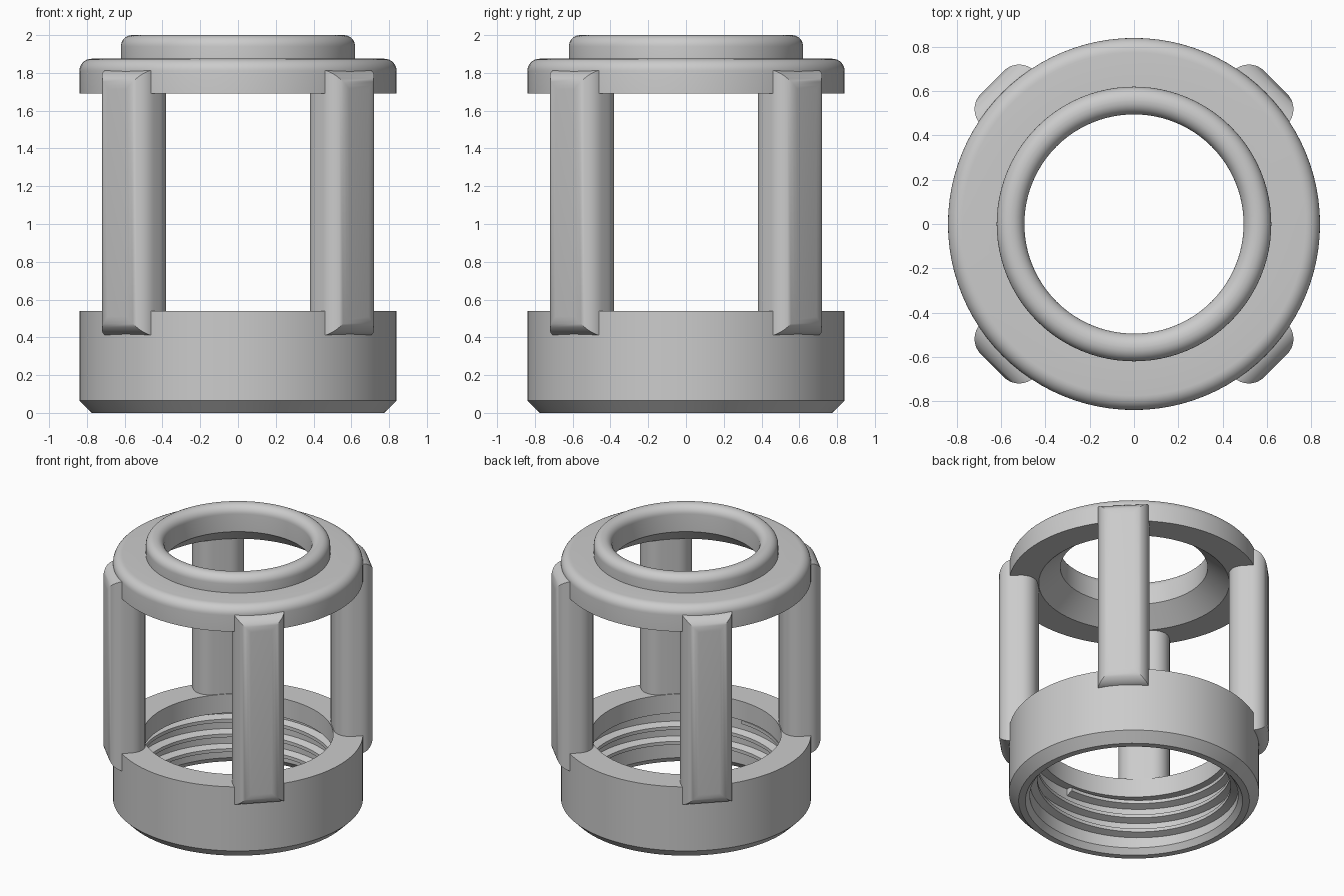
import bpy
import bmesh
from math import sin, cos, pi, radians, tau
from mathutils import Matrix, Vector

STEPS = 96

cube = bpy.data.objects.get("Cube")
if cube:
    bpy.data.objects.remove(cube, do_unlink=True)

# One plain grey for the whole part
grey = bpy.data.materials.new("light grey")
grey.use_nodes = True
color = (0.6, 0.6, 0.6, 1)
grey.diffuse_color = color
grey.node_tree.nodes["Principled BSDF"].inputs["Base Color"].default_value = color


def finish(bm, name):
    bmesh.ops.recalc_face_normals(bm, faces=bm.faces)
    mesh = bpy.data.meshes.new(name)
    bm.to_mesh(mesh)
    bm.free()
    mesh.materials.append(grey)
    obj = bpy.data.objects.new(name, mesh)
    bpy.context.collection.objects.link(obj)
    bpy.ops.object.select_all(action="DESELECT")
    obj.select_set(True)
    bpy.context.view_layer.objects.active = obj
    bpy.ops.object.shade_smooth_by_angle(angle=radians(30))
    return obj


def arc(cx, cz, r, start, end, n=8):
    angles = [radians(start + (end - start) * i / n) for i in range(n + 1)]
    return [(cx + r * cos(a), cz + r * sin(a)) for a in angles]


def sweep(name, profile, turns=1, rise=0):
    """Spin a closed (radius, height) profile; a rise makes it a capped helix."""
    bm = bmesh.new()
    verts = [bm.verts.new((r, 0, z)) for r, z in profile]
    edges = [bm.edges.new((v, verts[i - 1])) for i, v in enumerate(verts)]
    steps = int(STEPS * turns)
    bmesh.ops.spin(bm, geom=verts + edges, cent=(0, 0, 0), axis=(0, 0, 1),
                   dvec=Vector((0, 0, rise / STEPS)), angle=tau * turns, steps=steps)
    if rise:
        ends = [e for e in bm.edges if e.is_boundary]
        bmesh.ops.holes_fill(bm, edges=ends, sides=0)
    else:
        bmesh.ops.remove_doubles(bm, verts=bm.verts, dist=0.0001)
    return finish(bm, name)


# Threaded base ring with a chamfered foot and an inner lip
sweep("base_ring", [(0.73, 0), (0.775, 0), (0.84, 0.065), (0.84, 0.54),
                    (0.64, 0.54), (0.64, 0.40), (0.70, 0.40), (0.70, 0.04)])

# Internal screw thread
sweep("inner_thread", [(0.71, 0.045), (0.65, 0.065), (0.65, 0.09), (0.71, 0.11)],
      turns=2.75, rise=0.11)

# Top ring with rounded shoulder, rounded collar and conical underside
top = [(0.64, 1.69), (0.84, 1.69)]
top += arc(0.775, 1.81, 0.065, 0, 90)
top += [(0.62, 1.875)]
top += arc(0.56, 1.94, 0.06, 0, 90)
top += arc(0.555, 1.94, 0.06, 90, 180)
top += [(0.495, 1.81)]
sweep("top_ring", top)


# Four upright posts, rounded on the outside face and the inner long edges
def post(name, angle):
    inner, outer, width, low, high = 0.645, 0.905, 0.344, 0.41, 1.815
    bm = bmesh.new()
    bmesh.ops.create_cube(bm, size=1)
    bmesh.ops.scale(bm, vec=(outer - inner, width, high - low), verts=bm.verts)
    bmesh.ops.translate(bm, vec=((inner + outer) / 2, 0, (low + high) / 2), verts=bm.verts)

    def bevel(edges, size):
        bmesh.ops.bevel(bm, geom=edges, offset=size, segments=8,
                        profile=0.5, affect="EDGES", clamp_overlap=False)

    mid = (inner + outer) / 2
    bevel([e for e in bm.edges if all(v.co.x < mid for v in e.verts)
           and abs(e.verts[0].co.z - e.verts[1].co.z) > 1], 0.11)
    bevel([e for e in bm.edges if all(v.co.x > outer - 0.001 for v in e.verts)], 0.1)
    bmesh.ops.rotate(bm, matrix=Matrix.Rotation(angle, 3, "Z"), verts=bm.verts)
    finish(bm, name)


for i, name in enumerate(["back_left", "back_right", "front_right", "front_left"]):
    post(name + "_post", pi / 4 + i * pi / 2)
